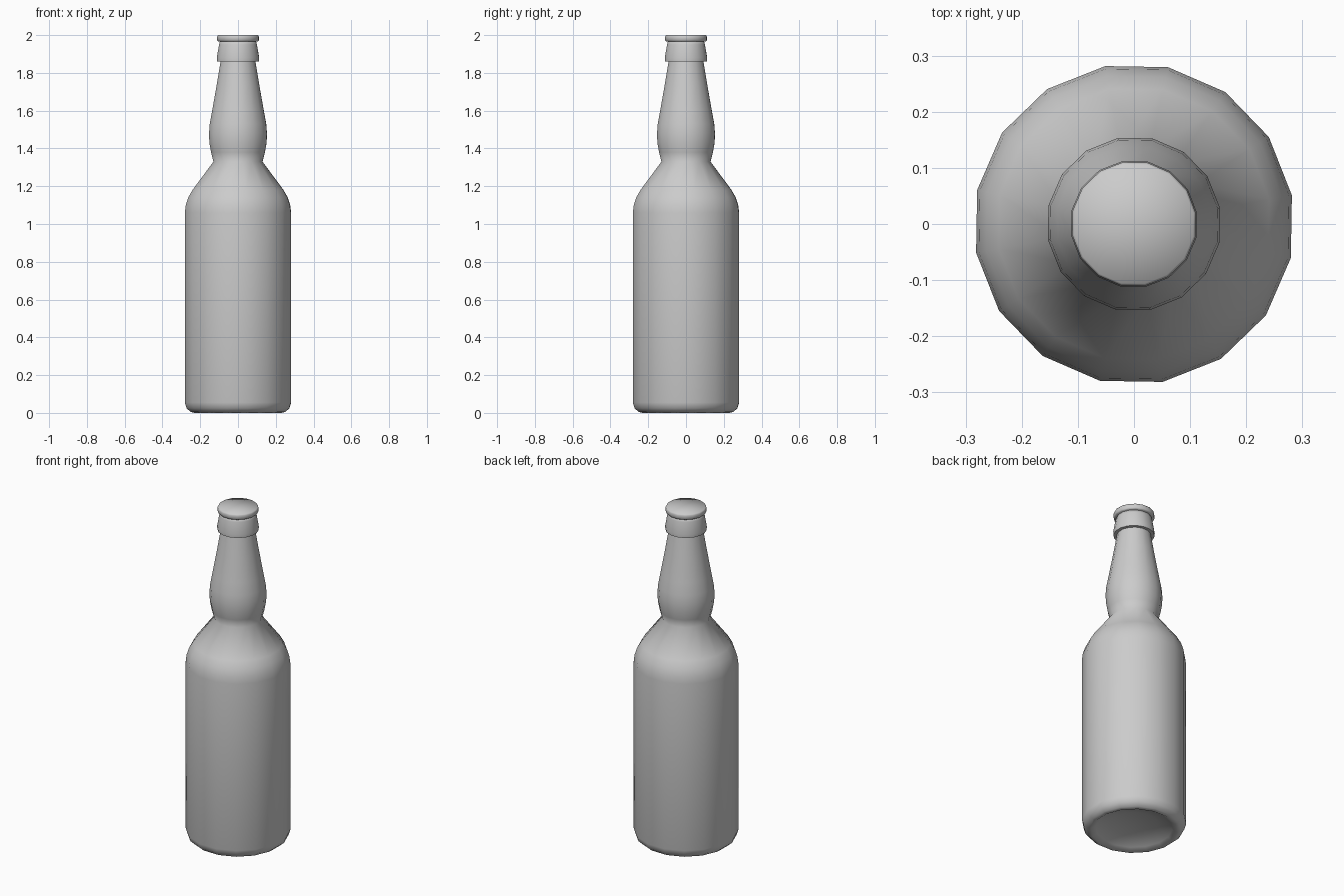
import bpy, bmesh, math

if "Cube" in bpy.data.objects:
    bpy.data.objects.remove(bpy.data.objects["Cube"], do_unlink=True)

SIDES = 16
PHASE = math.radians(10.3)

# single grey finish
grey = bpy.data.materials.new("plain_grey")
grey.use_nodes = True
colour = (0.6, 0.6, 0.6, 1)
grey.diffuse_color = colour
grey.node_tree.nodes["Principled BSDF"].inputs["Base Color"].default_value = colour


def lathe(name, profile, smooth_angle):
    """Revolve (radius, height) points around z; zero radius closes an end."""
    bm = bmesh.new()
    rings = []
    for r, z in profile:
        if r == 0:
            rings.append([bm.verts.new((0, 0, z))] * SIDES)
            continue
        angles = [PHASE + math.tau * i / SIDES for i in range(SIDES)]
        rings.append([bm.verts.new((r * math.cos(a), r * math.sin(a), z)) for a in angles])
    for low, high in zip(rings, rings[1:]):
        for i in range(SIDES):
            j = (i + 1) % SIDES
            corners = dict.fromkeys((low[i], low[j], high[j], high[i]))
            bm.faces.new(list(corners))
    bmesh.ops.recalc_face_normals(bm, faces=bm.faces)
    mesh = bpy.data.meshes.new(name)
    bm.to_mesh(mesh)
    bm.free()
    mesh.materials.append(grey)
    obj = bpy.data.objects.new(name, mesh)
    bpy.context.collection.objects.link(obj)
    bpy.ops.object.select_all(action="DESELECT")
    obj.select_set(True)
    bpy.context.view_layer.objects.active = obj
    bpy.ops.object.shade_smooth_by_angle(angle=math.radians(smooth_angle))
    return obj


# body with hollow base, shoulder, bulged neck and collar
lathe("bottle", [
    (0, 0.05), (0.13, 0.04), (0.21, 0.015), (0.235, 0.0),
    (0.255, 0.005), (0.277, 0.025), (0.286, 0.055),
    (0.286, 1.06), (0.281, 1.10), (0.268, 1.14), (0.245, 1.18),
    (0.132, 1.33),
    (0.145, 1.38), (0.154, 1.43), (0.156, 1.48), (0.152, 1.53),
    (0.139, 1.60), (0.114, 1.74), (0.094, 1.86),
    (0.113, 1.86), (0.114, 1.88), (0.102, 1.95), (0.096, 1.97), (0, 1.97),
], 75)

# stopper disc on the mouth
lathe("cap", [
    (0, 1.967), (0.107, 1.967), (0.112, 1.972),
    (0.112, 1.993), (0.108, 2.0), (0, 2.0),
], 75)
